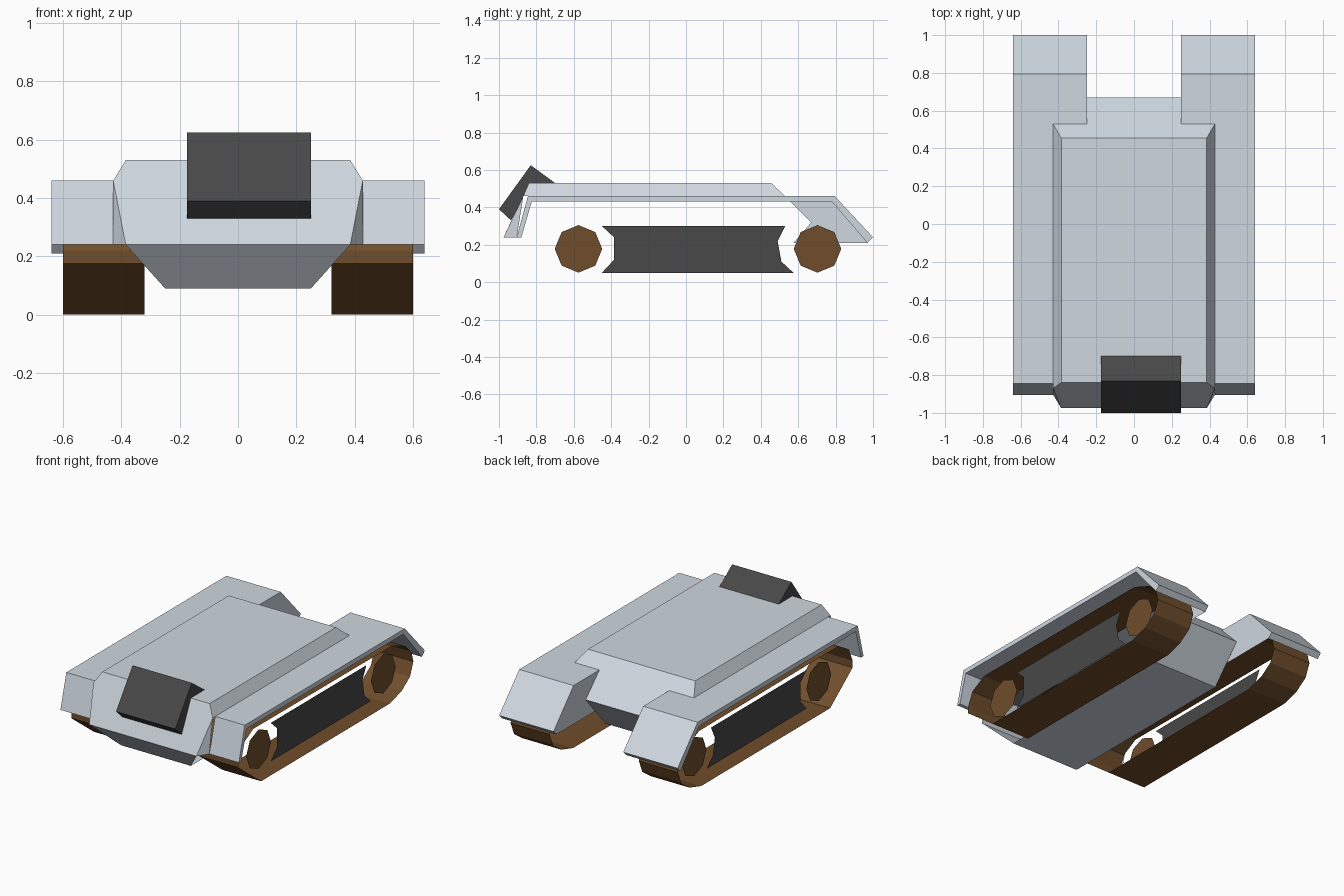
import bpy, math

if "Cube" in bpy.data.objects:
    bpy.data.objects.remove(bpy.data.objects["Cube"])


def material(name, r, g, b):
    m = bpy.data.materials.new(name)
    m.diffuse_color = (r, g, b, 1)
    m.use_nodes = True
    m.node_tree.nodes["Principled BSDF"].inputs["Base Color"].default_value = m.diffuse_color
    return m


PAINT = material("pale_paint", 0.62, 0.68, 0.74)
RUST = material("brown_track", 0.16, 0.075, 0.025)
DARK = material("dark_metal", 0.065, 0.065, 0.065)


def make(name, verts, faces, mat):
    me = bpy.data.meshes.new(name)
    me.from_pydata(verts, [], faces)
    me.materials.append(mat)
    ob = bpy.data.objects.new(name, me)
    bpy.context.collection.objects.link(ob)
    return ob


def prism(name, profile, x0, x1, mat, caps=True, closed=True):
    """Extrude a (y, z) profile, listed anticlockwise seen from +x, along x."""
    x0, x1 = min(x0, x1), max(x0, x1)
    n = len(profile)
    verts = [(x, y, z) for x in (x0, x1) for y, z in profile]
    faces = [(i, (i + 1) % n, (i + 1) % n + n, i + n)[::-1] for i in range(n)]
    if caps:
        faces += [tuple(reversed(range(n))), tuple(range(n, 2 * n))]
    return make(name, verts, faces, mat)


def sheet(name, profile, x, mat):
    """Flat plate in the plane of constant x, facing outwards."""
    f = list(range(len(profile)))
    return make(name, [(x, y, z) for y, z in profile],
                [f if x > 0 else f[::-1]], mat)


# Central hull: half outline points mirrored to both sides, open under the fenders
half = [(.385, -.84, .53), (.428, -.87, .46), (.385, -.975, .24),   # 0-2 front
        (.428, -.905, .24), (.25, -.84, .09),                       # 3-4 nose base
        (.25, .47, .09), (.25, .67, .32), (.25, .53, .46),          # 5-7 tail
        (.428, .53, .46), (.385, .455, .53)]                        # 8-9 rear deck
k = len(half)
verts = half + [(-x, y, z) for x, y, z in half]


def across(*ids):
    return tuple(ids) + tuple(i + k for i in reversed(ids))


faces = [across(0, 9)[::-1][::-1],       # deck
         across(2, 1, 0),                # front plate
         across(4, 2),                   # lower nose
         across(5, 4),                   # belly
         across(6, 5),                   # lower tail
         across(9, 8, 7, 6)]             # upper tail
faces = [f[::-1] for f in faces]
for f in [(0, 1, 8, 9), (1, 2, 3)]:      # bevelled shoulders and cheeks
    faces += [f[::-1], tuple(i + k for i in f)]
hull = make("hull", verts, faces, PAINT)

# make winding consistent
import bmesh
bm = bmesh.new()
bm.from_mesh(hull.data)
bmesh.ops.recalc_face_normals(bm, faces=bm.faces)
bm.faces.ensure_lookup_table()
if max(bm.faces, key=lambda f: f.calc_center_median().z).normal.z < 0:
    bmesh.ops.reverse_faces(bm, faces=bm.faces)
bm.to_mesh(hull.data)
bm.free()

# Offset hatch box on the front edge of the deck
prism("front_hatch", [(-1, .39), (-.935, .33), (-.84, .52), (-.70, .53), (-.83, .625)],
      -.175, .25, DARK)

fender = [(-.905, .24), (-.88, .24), (-.825, .43), (.78, .43), (.97, .21),
          (1, .24), (.795, .46), (-.845, .46)]
rear_flap = [(.53, .43), (.78, .43), (.97, .21), (1, .24), (.795, .46), (.53, .46)]
inner_plate = [(.53, .46), (.67, .32), (.575, .21), (.97, .21), (1, .24), (.795, .46)]
track = [(-.62, 0), (.70, 0), (.82, .035), (.905, .095), (.94, .18), (.92, .25),
         (.86, .31), (.72, .365), (-.70, .37), (-.81, .31), (-.85, .22), (-.85, .175)]
skirt = [(-.45, .05), (.575, .05), (.51, .11), (.49, .22), (.53, .30),
         (-.45, .30), (-.385, .24), (-.385, .12)]

for side, s in (("right", 1), ("left", -1)):
    # Fender, its wider tail, and the wall closing the tail on the inside
    prism(f"{side}_fender", fender, s * .428, s * .64, PAINT)
    prism(f"{side}_fender_tail", rear_flap, s * .25, s * .428, PAINT)
    plate = sheet(f"{side}_fender_inner_plate", inner_plate, s * .25, PAINT)
    plate.data.flip_normals()
    # Track band
    prism(f"{side}_track", track, s * .32, s * .60, RUST, caps=False)
    # Flat wheel discs and the plate between them
    for end, y in (("front", -.575), ("rear", .703)):
        ring = [(y + .127 * math.cos(a * math.pi / 4), .178 + .127 * math.sin(a * math.pi / 4))
                for a in range(8)]
        sheet(f"{side}_{end}_wheel", ring, s * .55, RUST)
    sheet(f"{side}_wheel_plate", skirt, s * .55, DARK)
